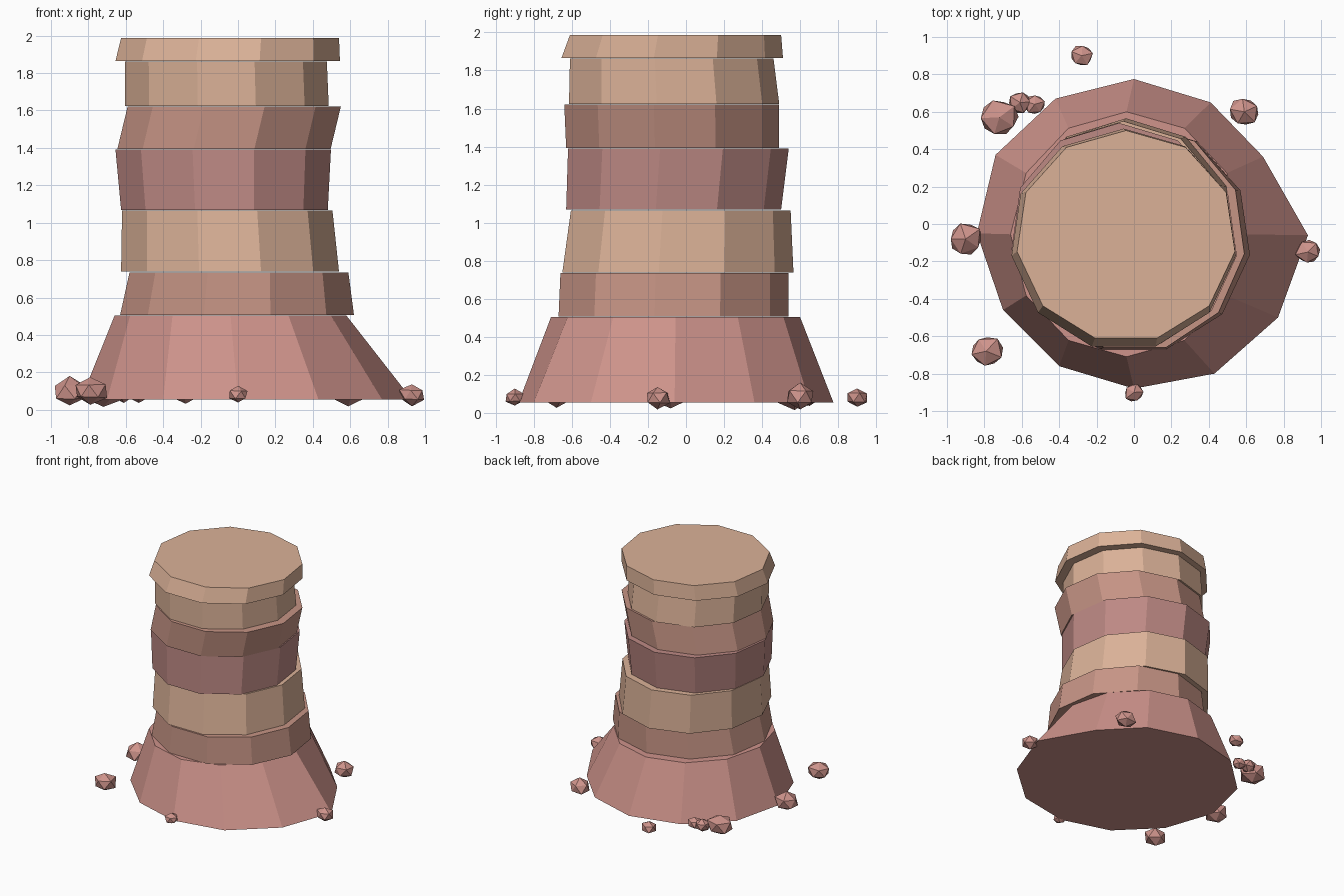
import bpy, bmesh, random
from math import sin, cos, radians
from mathutils import Vector

if "Cube" in bpy.data.objects:
    bpy.data.objects.remove(bpy.data.objects["Cube"])

random.seed(4)


def material(name, r, g, b):
    m = bpy.data.materials.new(name)
    m.diffuse_color = [(c / 255) ** 2.2 for c in (r, g, b)] + [1]
    m.use_nodes = True
    m.node_tree.nodes["Principled BSDF"].inputs["Base Color"].default_value = m.diffuse_color
    return m


pink = material("pink_rock", 205, 146, 138)
rust = material("rust_rock", 197, 147, 132)
tan = material("tan_rock", 218, 176, 150)
red = material("red_rock", 188, 136, 131)


def finish(bm, name, mat):
    bmesh.ops.recalc_face_normals(bm, faces=bm.faces)
    me = bpy.data.meshes.new(name)
    bm.to_mesh(me)
    bm.free()
    me.materials.append(mat)
    ob = bpy.data.objects.new(name, me)
    bpy.context.collection.objects.link(ob)


def ring(n, box, z, phase=90):
    """Regular polygon stretched to fill the box (x0, x1, y0, y1)."""
    x0, x1, y0, y1 = box
    a = [radians(phase + 360 * i / n) for i in range(n)]
    xs, ys = [cos(t) for t in a], [sin(t) for t in a]
    fit = lambda v, vs, lo, hi: lo + (v - min(vs)) / (max(vs) - min(vs)) * (hi - lo)
    return [(fit(x, xs, x0, x1), fit(y, ys, y0, y1), z) for x, y in zip(xs, ys)]


def loft(name, low, high, mat):
    bm = bmesh.new()
    a = [bm.verts.new(p) for p in low]
    b = [bm.verts.new(p) for p in high]
    n = len(a)
    bm.faces.new(a)
    bm.faces.new(b)
    for i in range(n):
        j = (i + 1) % n
        bm.faces.new((a[i], a[j], b[j], b[i]))
    finish(bm, name, mat)


# Flared, irregular twelve-sided foot
foot = [(.93, -.06), (.69, .36), (.41, .65), (0, .775), (-.42, .67), (-.74, .37),
        (-.84, -.05), (-.7, -.46), (-.4, -.76), (0, -.88), (.43, -.8), (.77, -.5)]
loft("flared_base", [(x, y, .055) for x, y in foot],
     ring(12, (-.66, .58, -.71, .6), .503, 0), pink)

# Stacked rock strata: z range, lower box, upper box
strata = [
    (.507, .735, (-.63, .62, -.67, .54), (-.58, .59, -.66, .54), rust),
    (.738, 1.065, (-.625, .54, -.65, .565), (-.62, .505, -.605, .55), tan),
    (1.068, 1.39, (-.625, .48, -.63, .5), (-.655, .497, -.62, .54), red),
    (1.393, 1.622, (-.645, .495, -.63, .49), (-.59, .55, -.64, .49), rust),
    (1.625, 1.862, (-.605, .485, -.615, .49), (-.605, .475, -.61, .46), tan),
    (1.865, 1.987, (-.655, .545, -.655, .51), (-.625, .54, -.61, .5), tan),
]
for i, (z0, z1, lo, hi, mat) in enumerate(strata):
    name = "cap_layer" if i == len(strata) - 1 else f"rock_layer_{i + 1}"
    loft(name, ring(11, lo, z0), ring(11, hi, z1), mat)

# Scattered faceted stones: x, y, z, radius
stones = [(-.28, .9, .08, .066), (-.72, .57, .095, .108), (-.61, .65, .09, .066),
          (-.53, .64, .085, .062), (.59, .6, .085, .088), (-.9, -.08, .095, .1),
          (.93, -.15, .08, .072), (-.79, -.68, .1, .096), (0, -.9, .08, .058)]
for i, (x, y, z, r) in enumerate(stones):
    bm = bmesh.new()
    bmesh.ops.create_icosphere(bm, subdivisions=1, radius=r)
    turn = random.uniform(0, 6.28)
    for v in bm.verts:
        p = v.co * random.uniform(.88, 1.08)
        v.co = Vector((p.x * cos(turn) - p.y * sin(turn) + x,
                       (p.x * sin(turn) + p.y * cos(turn)) * .95 + y,
                       p.z * .8 + z))
    finish(bm, f"stone_{i + 1}", pink)
